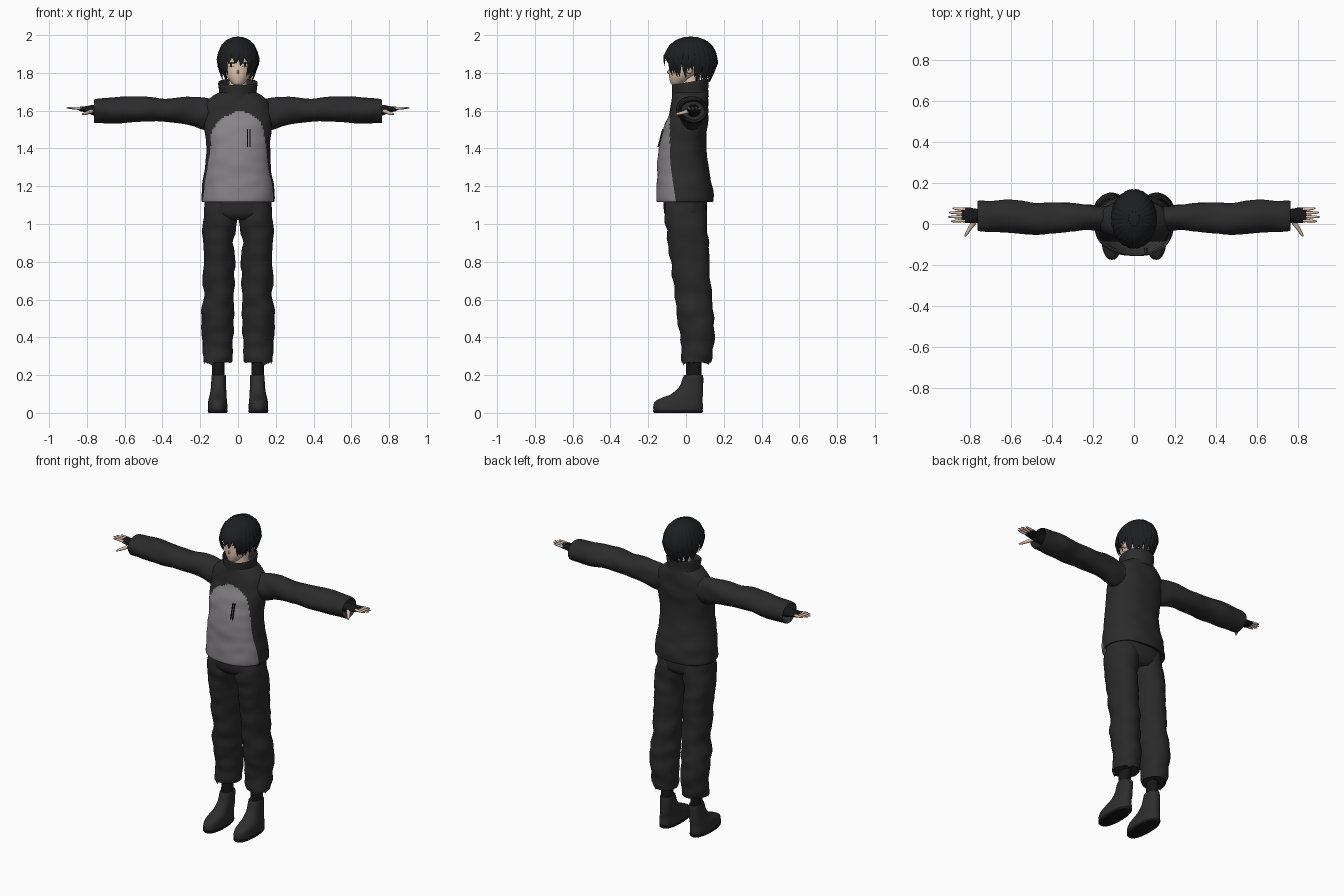
import bpy, bmesh, math, random
from mathutils import Vector, noise

random.seed(4)
if "Cube" in bpy.data.objects:
    bpy.data.objects.remove(bpy.data.objects["Cube"])


def material(name, r, g, b):
    m = bpy.data.materials.new(name)
    m.use_nodes = True
    m.diffuse_color = (r, g, b, 1)
    m.node_tree.nodes["Principled BSDF"].inputs["Base Color"].default_value = (r, g, b, 1)
    return m


JACKET = material("charcoal cloth", .024, .024, .025)
PANEL = material("grey panel", .24, .23, .24)
PANTS = material("dark trouser cloth", .022, .022, .022)
HAIR = material("black hair", .012, .013, .015)
SKIN = material("skin", .75, .54, .42)
BOOT = material("boot leather", .027, .027, .028)
BLACK = material("black trim", .008, .008, .009)
WHITE = material("eye white", .7, .68, .66)


def finish(name, bm, mats, mirror=False, angle=50):
    bmesh.ops.recalc_face_normals(bm, faces=bm.faces)
    me = bpy.data.meshes.new(name)
    bm.to_mesh(me)
    bm.free()
    ob = bpy.data.objects.new(name, me)
    bpy.context.collection.objects.link(ob)
    for m in mats:
        me.materials.append(m)
    if mirror:
        mod = ob.modifiers.new("Mirror", "MIRROR")
        mod.use_mirror_merge = False
    bpy.ops.object.select_all(action="DESELECT")
    ob.select_set(True)
    bpy.context.view_layer.objects.active = ob
    bpy.ops.object.shade_smooth_by_angle(angle=math.radians(angle))
    return ob


def smooth_rings(rings, sub):
    """Catmull-Rom interpolation between cross-sections."""
    out = []
    for i in range(len(rings) - 1):
        quad = [rings[max(i - 1, 0)], rings[i], rings[i + 1], rings[min(i + 2, len(rings) - 1)]]
        for s in range(sub):
            t = s / sub
            out.append([b + .5 * t * (c - a + t * (2 * a - 5 * b + 4 * c - d + t * (3 * (b - c) + d - a)))
                        for a, b, c, d in zip(*quad)])
    return out + [list(rings[-1])]


def loft(name, rings, mats, axis="z", n=32, sub=4, power=1, wrinkle=0, ragged=0,
         tilt=0, warp=None, rule=None, mirror=False, angle=50):
    """Rings are (position on axis, two centre coordinates, two radii)."""
    bm = bmesh.new()
    rows = []
    sections = smooth_rings(rings, sub)
    for k, (p, c1, c2, r1, r2) in enumerate(sections):
        row = []
        for i in range(n):
            t = 2 * math.pi * (i / n if i <= n / 2 else i / n - 1)
            if warp:
                t += warp(p) * math.sin(t)
            s, c = math.sin(t), -math.cos(t)
            u = c1 + r1 * math.copysign(abs(s) ** power, s)
            v = c2 + r2 * math.copysign(abs(c) ** power, c)
            w = p + tilt * v
            if ragged and k >= len(sections) - 3:
                w += ragged * noise.noise(Vector((s * 5, c * 5, 2)))
            co = Vector((u, v, w) if axis == "z" else (w, u, v))
            if wrinkle:
                d = wrinkle * noise.noise(Vector((co.x * 9, co.y * 9, co.z * 16)))
                co += d * (Vector((s, c, 0)) if axis == "z" else Vector((0, s, c)))
            row.append(bm.verts.new(co))
        rows.append(row)
    for a, b in zip(rows, rows[1:]):
        for i in range(n):
            j = (i + 1) % n
            bm.faces.new((a[i], a[j], b[j], b[i]))
    bm.faces.new(rows[0])
    bm.faces.new(rows[-1])
    if rule:
        for f in bm.faces:
            f.material_index = rule(f.calc_center_median())
    return finish(name, bm, mats, mirror, angle)


def sweep(bm, pts, side, widths, depth, n=6):
    """Flattened tapered strand along a path."""
    rows = []
    for k, p in enumerate(pts):
        d = (pts[min(k + 1, len(pts) - 1)] - pts[max(k - 1, 0)]).normalized()
        up = d.cross(side).normalized()
        rows.append([bm.verts.new(p + side * widths[k] * math.cos(a) + up * widths[k] * depth * math.sin(a))
                     for a in (2 * math.pi * i / n for i in range(n))])
    for a, b in zip(rows, rows[1:]):
        for i in range(n):
            bm.faces.new((a[i], a[(i + 1) % n], b[(i + 1) % n], b[i]))
    bm.faces.new(rows[0])
    bm.faces.new(rows[-1])


def blob(name, at, size, mat, turn=0, mirror=False):
    bm = bmesh.new()
    bmesh.ops.create_uvsphere(bm, u_segments=16, v_segments=10, radius=1)
    for v in bm.verts:
        x, y, z = (v.co[i] * size[i] for i in range(3))
        v.co = Vector((x * math.cos(turn) - y * math.sin(turn),
                       x * math.sin(turn) + y * math.cos(turn), z)) + Vector(at)
    return finish(name, bm, [mat], mirror)


# Jacket body with the grey front panel
def panel_rule(c):
    top = 1.64 - 60 * max(0, abs(c.x) - .1) ** 2.2 - .025 * max(0, 1 - abs(c.x) / .07)
    edge = -.058 - .028 * min(1, max(0, (c.z - 1.12) / .26))
    return 1 if c.y < edge and c.z < top else 0


loft("jacket_body", [(1.13, 0, -.005, .17, .13), (1.12, 0, -.005, .193, .15), (1.2, 0, -.008, .19, .146),
                     (1.3, 0, -.016, .175, .136), (1.4, 0, -.017, .17, .125), (1.5, 0, -.005, .176, .116),
                     (1.58, 0, .014, .176, .104), (1.64, 0, .02, .168, .096), (1.675, 0, .022, .135, .094),
                     (1.7, 0, .024, .09, .09)], [JACKET, PANEL], n=72, sub=8, power=.9, wrinkle=.006,
     warp=lambda z: .16 - .26 * min(1, max(0, (z - 1.12) / .28)), rule=panel_rule)

# Stand-up collar
loft("collar", [(1.65, 0, .022, .115, .098), (1.69, 0, .022, .098, .096), (1.74, 0, .022, .104, .098),
                (1.744, 0, .022, .098, .092), (1.69, 0, .022, .085, .082)], [JACKET], n=40, tilt=.18, wrinkle=.006)

# Chest pocket zip
bm = bmesh.new()
for x in (.05, .063):
    strip = bmesh.ops.create_cube(bm, size=1)["verts"]
    for v in strip:
        y = -.147 if v.co.z < 0 else -.122
        v.co = Vector((x + v.co.x * .004, y + v.co.y * .008, 1.455 + v.co.z * .095))
finish("pocket_zip", bm, [BLACK])

# Sleeves, turned in at the open cuff
loft("sleeves", [(.08, .025, 1.59, .06, .07), (.17, .032, 1.587, .06, .083), (.25, .034, 1.594, .066, .073),
                 (.38, .027, 1.607, .076, .063), (.48, .026, 1.605, .077, .066), (.6, .037, 1.605, .077, .07),
                 (.7, .039, 1.602, .074, .068), (.755, .039, 1.6, .073, .064), (.757, .039, 1.6, .066, .057),
                 (.7, .039, 1.6, .058, .05)], [JACKET], axis="x", sub=6, wrinkle=.011, mirror=True)

# Gloves and fingers
loft("gloves", [(.69, .04, 1.6, .036, .033), (.765, .04, 1.603, .034, .028), (.8, .042, 1.607, .038, .017),
                (.835, .044, 1.609, .036, .012), (.842, .044, 1.609, .03, .006)], [BLACK], axis="x", n=20, mirror=True)
bm = bmesh.new()
for y, tip in ((.071, .885), (.054, .903), (.036, .907), (.018, .893)):
    path = [Vector((.825 + (tip - .825) * t, y + (y - .044) * .2 * t, 1.611 + .004 * t)) for t in (0, .4, .8, 1)]
    sweep(bm, path, Vector((0, 1, 0)), (.0085, .008, .006, .003), .9, 8)
sweep(bm, [Vector((.775, .015, 1.598)), Vector((.8, -.02, 1.588)), Vector((.815, -.045, 1.583)),
           Vector((.825, -.06, 1.58))], Vector((.82, .57, 0)), (.013, .01, .008, .003), .9, 8)
finish("fingers", bm, [SKIN], True)

# Trousers: hips and two baggy legs
loft("trouser_hips", [(1.2, 0, -.005, .165, .115), (1.1, 0, -.004, .178, .115), (1.05, 0, -.002, .174, .11),
                      (1.02, 0, 0, .13, .085)], [PANTS], power=.85)
loft("trouser_legs", [(1.13, .09, -.004, .08, .105), (1.03, .096, -.002, .091, .112), (.9, .103, .011, .083, .108),
                      (.75, .102, .026, .083, .101), (.6, .1, .042, .081, .097), (.5, .107, .053, .088, .096),
                      (.4, .105, .06, .085, .09), (.32, .107, .059, .079, .082), (.27, .108, .056, .073, .076),
                      (.275, .108, .056, .068, .07), (.36, .107, .056, .06, .064)][:-1], [PANTS], sub=6,
     wrinkle=.012, ragged=.045, mirror=True)

# Ankles, boots and soles
loft("ankles", [(.15, .104, .04, .034, .04), (.28, .104, .042, .034, .041), (.4, .104, .045, .04, .045)],
     [BLACK], n=20, mirror=True)
loft("boots", [(.012, .108, -.042, .05, .128), (.03, .108, -.042, .052, .132), (.06, .108, -.038, .05, .126),
               (.08, .107, -.02, .047, .108), (.1, .105, .006, .044, .084), (.14, .103, .028, .04, .063),
               (.195, .102, .039, .038, .052), (.2, .102, .039, .032, .045)], [BOOT], power=.85, mirror=True)
loft("boot_soles", [(0, .108, -.042, .049, .127), (.006, .108, -.042, .052, .132), (.016, .108, -.042, .052, .133)],
     [BLACK], power=.85, sub=2, mirror=True)

# Head, neck, ears and face
loft("head", [(1.733, 0, -.057, .012, .012), (1.745, 0, -.045, .033, .036), (1.78, 0, -.02, .06, .07),
              (1.82, 0, 0, .075, .09), (1.86, 0, .012, .08, .1), (1.92, 0, .02, .083, .105),
              (1.97, 0, .02, .05, .07)], [SKIN], n=40)
loft("neck", [(1.64, 0, .035, .05, .05), (1.82, 0, .025, .045, .045)], [SKIN], n=24)
blob("ears", (.082, .018, 1.825), (.012, .02, .03), SKIN, mirror=True)
blob("nose", (0, -.09, 1.805), (.006, .01, .012), SKIN)
blob("mouth", (0, -.083, 1.773), (.014, .004, .002), BLACK)
for name, z, size, mat in (("eye_whites", 1.842, (.018, .003, .01), WHITE),
                           ("irises", 1.842, (.009, .0045, .01), BLACK),
                           ("upper_lashes", 1.852, (.02, .0045, .003), BLACK)):
    blob(name, (.036, -.079, z), size, mat, turn=.5, mirror=True)

# Hair cap, cut higher over the face
centre, radii = Vector((0, .025, 1.88)), Vector((.1, .13, .112))
bm = bmesh.new()
bmesh.ops.create_uvsphere(bm, u_segments=32, v_segments=24, radius=1)
for v in bm.verts:
    v.co = Vector(v.co[i] * radii[i] for i in range(3)) + centre
cut = [f for f in bm.faces if f.calc_center_median().z < 1.85 - .5 * f.calc_center_median().y]
bmesh.ops.delete(bm, geom=cut, context="FACES")
finish("hair_cap", bm, [HAIR])


# Hair locks sweeping from the crown down to pointed tips
def tip_height(a):
    if a < 32:
        return random.uniform(1.835, 1.872)
    if a < 78:
        return random.uniform(1.775, 1.8)
    if a < 105:
        return random.uniform(1.8, 1.835)
    return random.uniform(1.745, 1.775)


bm = bmesh.new()
for layer, count in ((0, 34), (1, 27)):
    for i in range(count):
        deg = -180 + 360 * (i + .5 * layer) / count
        phi = math.radians(deg)
        out, side = Vector((math.sin(phi), -math.cos(phi), 0)), Vector((math.cos(phi), math.sin(phi), 0))
        end, swing = tip_height(abs(deg)), random.uniform(-.018, .018)
        grow = 1.0 + .035 * layer
        path = []
        for e in (75, 55, 35, 15):
            c, s = math.cos(math.radians(e)), math.sin(math.radians(e))
            path.append(centre + Vector((out.x * c * radii.x * grow, out.y * c * radii.y * grow, s * radii.z)))
        start = path[-1].z
        for t in (.35, .7, 1):
            z = start + (end - start) * t
            shrink = 1.05 - 3.2 * max(0, 1.845 - z)
            path.append(Vector((out.x * radii.x * grow * shrink, out.y * radii.y * grow * shrink + .025, z))
                        + side * swing * t)
        sweep(bm, path, side, (.006, .012, .016, .017, .016, .011, .0015), .3)
finish("hair_locks", bm, [HAIR], angle=40)
